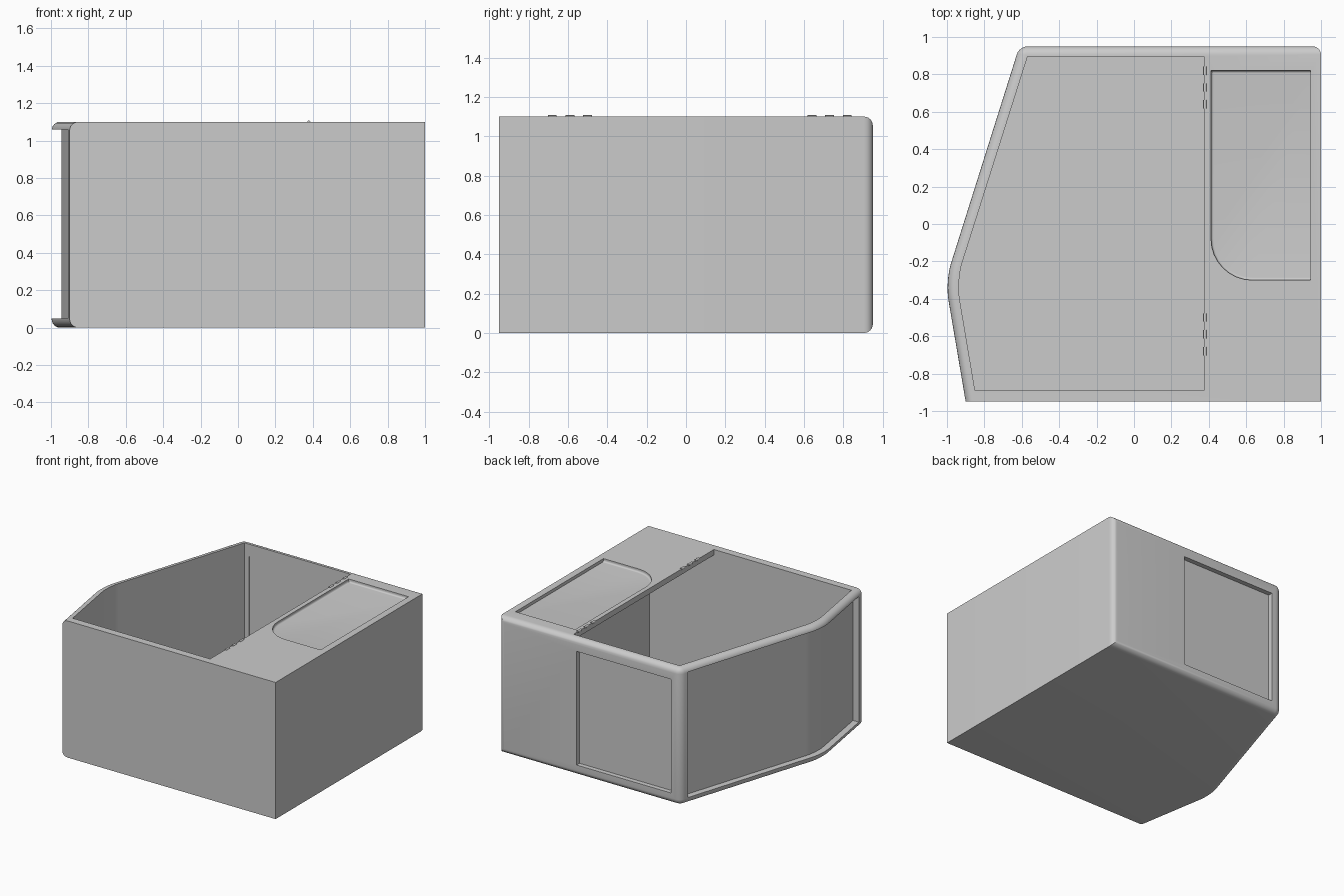
import bpy, bmesh, math

cube = bpy.data.objects.get("Cube")
if cube:
    bpy.data.objects.remove(cube)

grey = bpy.data.materials.new("plain grey")
grey.use_nodes = True
grey.diffuse_color = (0.6, 0.6, 0.6, 1)
grey.node_tree.nodes["Principled BSDF"].inputs["Base Color"].default_value = (0.6, 0.6, 0.6, 1)


def bevel(bm, edges, width, segments):
    bmesh.ops.bevel(bm, geom=edges, offset=width, offset_type='OFFSET',
                    segments=segments, profile=0.5, affect='EDGES', clamp_overlap=True)


def middle(edge):
    return (edge.verts[0].co + edge.verts[1].co) / 2


def upright(edge):
    return abs(edge.verts[0].co.z - edge.verts[1].co.z) > 0.01


def prism(name, outline, low, high, rounded=None, width=0.1, edge_rule=None, edge_width=0.045):
    """Extruded outline; one corner may be rounded, then edges chosen by a rule."""
    bm = bmesh.new()
    base = bm.faces.new([bm.verts.new((x, y, low)) for x, y in outline])
    top = bmesh.ops.extrude_face_region(bm, geom=[base])["geom"]
    for v in top:
        if isinstance(v, bmesh.types.BMVert):
            v.co.z = high
    bmesh.ops.recalc_face_normals(bm, faces=bm.faces)
    if rounded is not None:
        rx, ry = outline[rounded]
        corner = [e for e in bm.edges if upright(e)
                  and math.hypot(middle(e).x - rx, middle(e).y - ry) < 0.001]
        bevel(bm, corner, width, 8)
    if edge_rule:
        bevel(bm, [e for e in bm.edges if edge_rule(e)], edge_width, 6)
    bmesh.ops.recalc_face_normals(bm, faces=bm.faces)
    mesh = bpy.data.meshes.new(name)
    bm.to_mesh(mesh)
    bm.free()
    obj = bpy.data.objects.new(name, mesh)
    bpy.context.collection.objects.link(obj)
    mesh.materials.append(grey)
    return obj


def box(name, x0, x1, y0, y1, z0, z1):
    return prism(name, [(x0, y0), (x1, y0), (x1, y1), (x0, y1)], z0, z1)


def activate(obj):
    bpy.ops.object.select_all(action='DESELECT')
    obj.select_set(True)
    bpy.context.view_layer.objects.active = obj


def cut(target, cutter):
    activate(target)
    mod = target.modifiers.new("cut", 'BOOLEAN')
    mod.operation = 'DIFFERENCE'
    mod.solver = 'EXACT'
    mod.object = cutter
    bpy.ops.object.modifier_apply(modifier=mod.name)
    bpy.data.objects.remove(cutter)


# Five-sided housing, rounded along its back and slanted sides
def soft_edge(e):
    m = middle(e)
    if upright(e):
        return m.y > 0.9
    return m.y > -0.94 and m.x < 0.99


body = prism("housing", [(-0.9, -0.95), (1, -0.95), (1, 0.95), (-0.613, 0.95), (-1.009, -0.307)],
             0, 1.1, rounded=4, edge_rule=soft_edge)

# Hollow interior, reaching under the deck
cut(body, prism("interior", [(-0.85, -0.89), (0.95, -0.89), (0.95, 0.895),
                             (-0.569, 0.895), (-0.949, -0.303)], 0.05, 1.055, rounded=4))

# Open top beside the deck
cut(body, prism("top_opening", [(-0.85, -0.89), (0.375, -0.89), (0.375, 0.895),
                                (-0.569, 0.895), (-0.949, -0.303)], 1.0, 1.2, rounded=4))

# Recessed panel that wraps the slanted sides
cut(body, prism("side_recess", [(-0.858, -0.9), (-0.957, -0.303), (-0.583, 0.88),
                                (-1.2, 0.88), (-1.2, -0.9)], 0.05, 1.06, rounded=1))

# Back panel, sunk from outside and slightly from inside
cut(body, box("back_recess", -0.53, 0.31, 0.912, 1.1, 0.085, 1.0))
cut(body, box("back_inner_recess", -0.53, 0.31, 0.8, 0.902, 0.085, 1.0))

# Deck tray with one large round corner and filleted floor
cut(body, prism("deck_tray", [(0.412, -0.3), (0.945, -0.3), (0.945, 0.82), (0.412, 0.82)],
                1.075, 1.2, rounded=0, width=0.22, edge_width=0.014,
                edge_rule=lambda e: not upright(e) and middle(e).z < 1.1 and middle(e).x < 0.94))

activate(body)
bpy.ops.object.shade_smooth_by_angle(angle=math.radians(30))

# Hinge knuckles along the deck edge
for group, centre in (("front", -0.59), ("back", 0.73)):
    for i in (-1, 0, 1):
        bpy.ops.mesh.primitive_cylinder_add(vertices=16, radius=0.009, depth=0.045,
                                            location=(0.379, centre + i * 0.09, 1.098),
                                            rotation=(math.pi / 2, 0, 0))
        knuckle = bpy.context.object
        knuckle.name = f"{group}_hinge_knuckle_{i + 2}"
        knuckle.data.materials.append(grey)
        bpy.ops.object.shade_smooth_by_angle(angle=math.radians(40))
